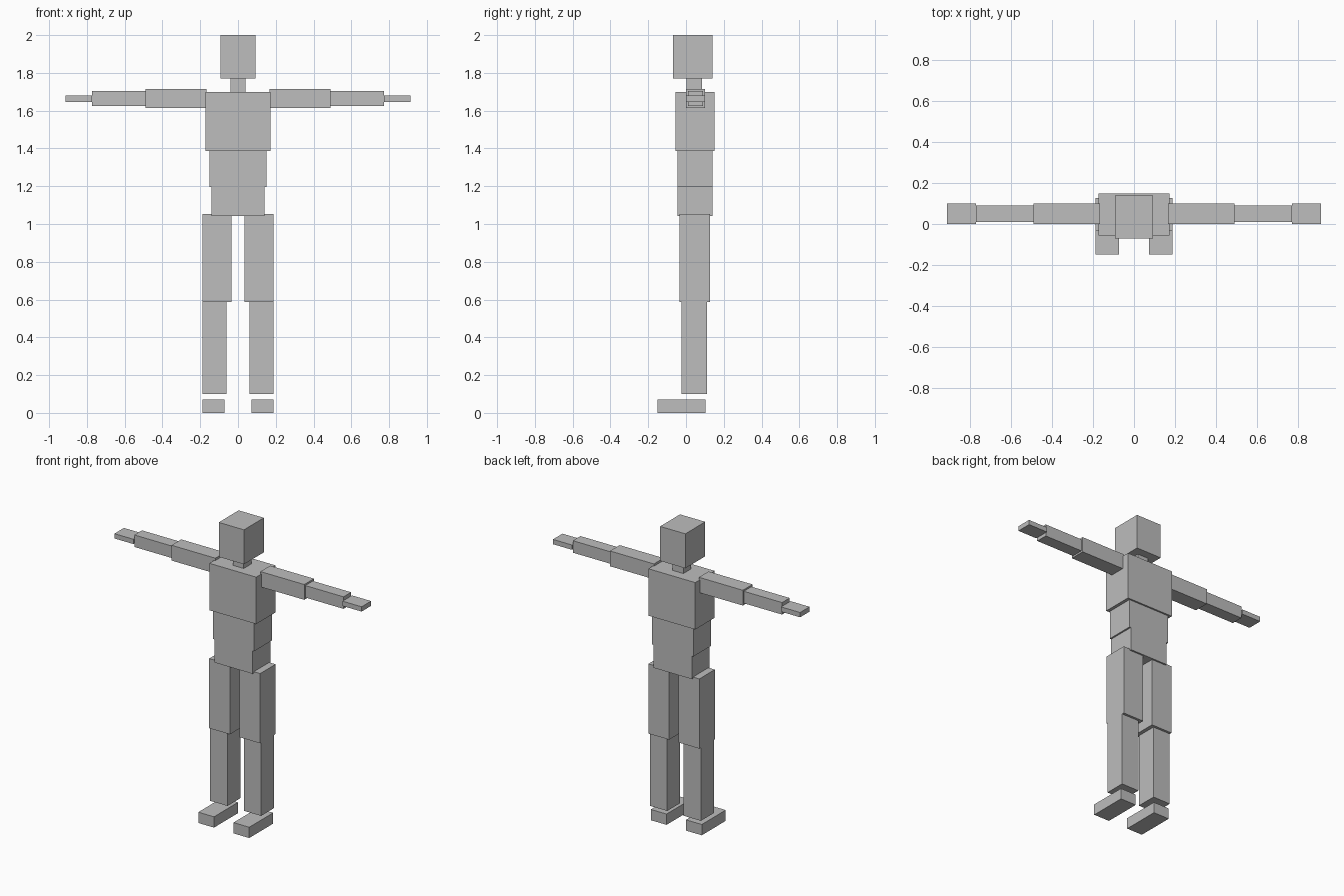
import bpy
import bmesh
from mathutils import Matrix, Vector

if "Cube" in bpy.data.objects:
    bpy.data.objects.remove(bpy.data.objects["Cube"])

grey = bpy.data.materials.new("plain grey")
grey.diffuse_color = (0.51, 0.51, 0.51, 1)
grey.use_nodes = True
grey.node_tree.nodes["Principled BSDF"].inputs["Base Color"].default_value = grey.diffuse_color


def box(name, x, y, z):
    """Box filling the given (low, high) range on each axis."""
    low, high = Vector((x[0], y[0], z[0])), Vector((x[1], y[1], z[1]))
    bm = bmesh.new()
    bmesh.ops.create_cube(bm, size=1)
    bm.transform(Matrix.Diagonal((*(high - low), 1)))
    mesh = bpy.data.meshes.new(name)
    bm.to_mesh(mesh)
    bm.free()
    mesh.materials.append(grey)
    obj = bpy.data.objects.new(name, mesh)
    obj.location = (low + high) / 2
    bpy.context.collection.objects.link(obj)


def pair(name, x, y, z):
    """The same box on both sides of the body."""
    box("left_" + name, x, y, z)
    box("right_" + name, (-x[1], -x[0]), y, z)


# Head and torso
box("head", (-0.093, 0.093), (-0.07, 0.14), (1.77, 2.0))
box("neck", (-0.04, 0.04), (0.003, 0.085), (1.70, 1.77))
box("chest", (-0.173, 0.173), (-0.055, 0.15), (1.387, 1.70))
box("waist", (-0.152, 0.152), (-0.046, 0.139), (1.197, 1.387))
box("pelvis", (-0.141, 0.141), (-0.046, 0.139), (1.043, 1.197))

# Outstretched arms
pair("upper_arm", (0.166, 0.49), (-0.001, 0.101), (1.613, 1.715))
pair("forearm", (0.49, 0.772), (0.01, 0.09), (1.624, 1.704))
pair("hand", (0.772, 0.912), (0.0, 0.1), (1.647, 1.679))

# Legs, with a gap above each foot
pair("thigh", (0.035, 0.188), (-0.035, 0.128), (0.588, 1.053))
pair("shin", (0.06, 0.188), (-0.025, 0.112), (0.1, 0.588))
pair("foot", (0.072, 0.188), (-0.15, 0.102), (0.0, 0.072))
